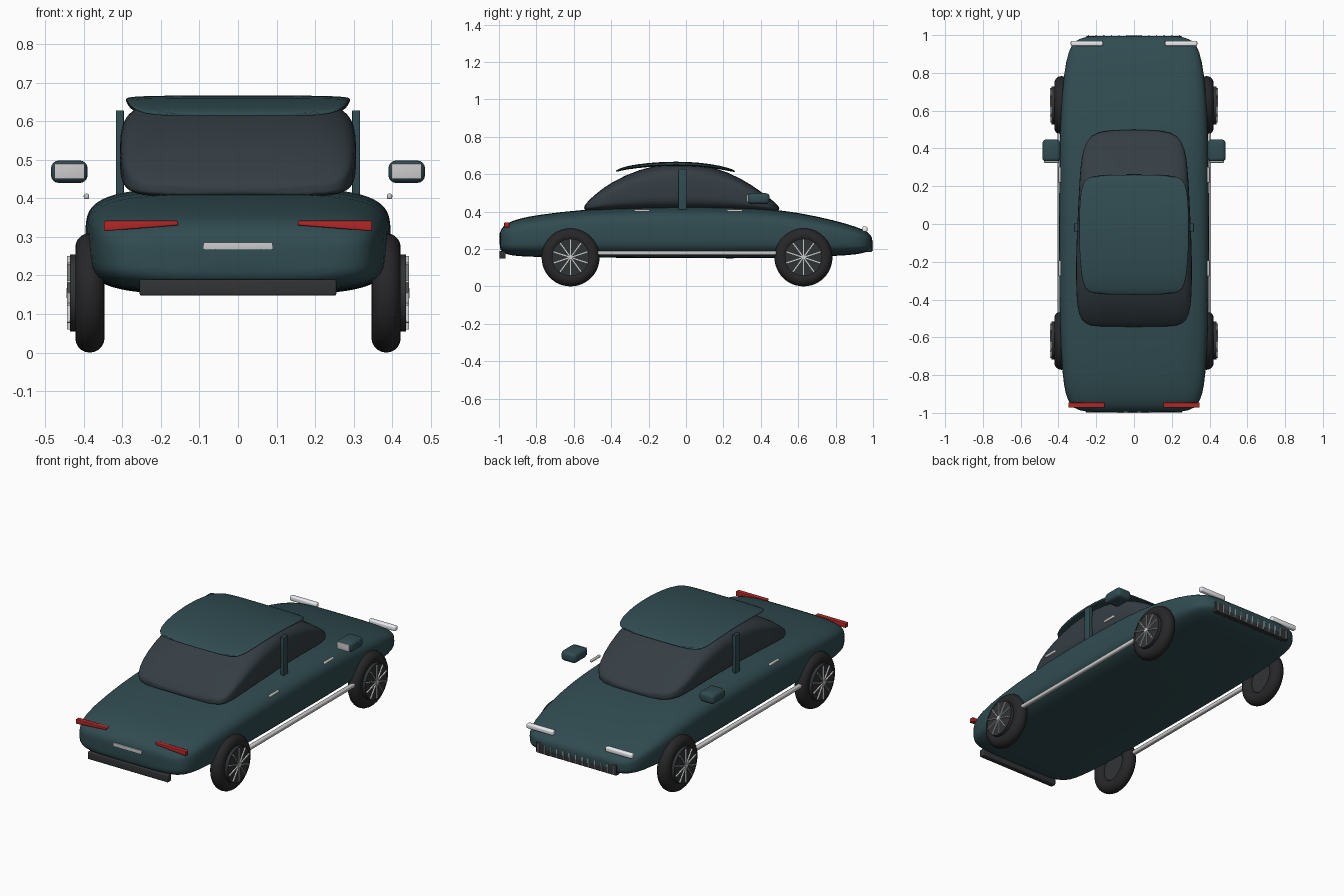
import bpy, bmesh, math
from mathutils import Matrix, Vector

if "Cube" in bpy.data.objects:
    bpy.data.objects.remove(bpy.data.objects["Cube"])


def material(name, rgb):
    m = bpy.data.materials.new(name)
    m.diffuse_color = (*rgb, 1)
    m.use_nodes = True
    m.node_tree.nodes["Principled BSDF"].inputs["Base Color"].default_value = m.diffuse_color
    return m


PAINT = material("teal_paint", (0.03, 0.072, 0.082))
GLASS = material("dark_glass", (0.035, 0.048, 0.058))
RUBBER = material("rubber", (0.02, 0.02, 0.022))
TRIM = material("dark_trim", (0.03, 0.033, 0.036))
CHROME = material("chrome", (0.55, 0.56, 0.57))
LAMP = material("lamp", (0.85, 0.87, 0.9))
RED = material("red_lamp", (0.45, 0.02, 0.02))


def finish(bm, name, mat, angle=40):
    bmesh.ops.recalc_face_normals(bm, faces=bm.faces)
    me = bpy.data.meshes.new(name)
    bm.to_mesh(me)
    bm.free()
    ob = bpy.data.objects.new(name, me)
    bpy.context.collection.objects.link(ob)
    me.materials.append(mat)
    bpy.ops.object.select_all(action='DESELECT')
    ob.select_set(True)
    bpy.context.view_layer.objects.active = ob
    bpy.ops.object.shade_smooth_by_angle(angle=math.radians(angle))
    return ob


def loft(name, sections, mat, n=4, sides=48):
    """Superellipse sections (y, half width, bottom, top) skinned along y."""
    bm = bmesh.new()
    rings = []
    for y, w, zb, zt in sections:
        ring = []
        for i in range(sides):
            a = 2 * math.pi * i / sides
            c, s = math.cos(a), math.sin(a)
            x = math.copysign(abs(c) ** (2 / n), c) * w
            z = math.copysign(abs(s) ** (2 / n), s) * (zt - zb) / 2 + (zt + zb) / 2
            ring.append(bm.verts.new((x, y, z)))
        rings.append(ring)
    for r0, r1 in zip(rings, rings[1:]):
        for i in range(sides):
            j = (i + 1) % sides
            bm.faces.new((r0[i], r0[j], r1[j], r1[i]))
    bm.faces.new(rings[0])
    bm.faces.new(rings[-1])
    ob = finish(bm, name, mat, 80)
    ob.modifiers.new("smooth", 'SUBSURF').levels = 1
    ob.modifiers["smooth"].render_levels = 1
    return ob


def box(name, x, y, z, mat, bevel=0.0, taper=None):
    """Box from (min, max) ranges; taper raises the underside of the inner end."""
    bm = bmesh.new()
    bmesh.ops.create_cube(bm, size=1)
    for v in bm.verts:
        v.co = Vector([r[0] if c < 0 else r[1] for c, r in zip(v.co, (x, y, z))])
    if taper:
        inner = min(map(abs, x))
        for v in bm.verts:
            if abs(abs(v.co.x) - inner) < 1e-5 and v.co.z < z[1] - 1e-5:
                v.co.z = taper
    if bevel:
        bmesh.ops.bevel(bm, geom=bm.edges[:], offset=bevel, segments=4,
                        profile=0.5, affect='EDGES')
    return finish(bm, name, mat)


def span(s, a, b):
    return tuple(sorted((s * a, s * b)))


def wheel(name, s, y):
    zc, mid = 0.155, 0.384
    # tyre: ring of round section turning about the x axis
    bm = bmesh.new()
    prof = [bm.verts.new((s * mid + 0.038 * math.cos(a), y, zc + 0.117 + 0.038 * math.sin(a)))
            for a in [2 * math.pi * i / 20 for i in range(20)]]
    edges = [bm.edges.new((prof[i], prof[(i + 1) % 20])) for i in range(20)]
    bmesh.ops.spin(bm, geom=prof + edges, cent=(0, y, zc), axis=(1, 0, 0),
                   angle=2 * math.pi, steps=48)
    bmesh.ops.remove_doubles(bm, verts=bm.verts, dist=1e-4)
    finish(bm, name + "_tyre", RUBBER)
    # rim disc
    turn = Matrix.Rotation(math.pi / 2, 4, 'Y')
    bm = bmesh.new()
    bmesh.ops.create_cone(bm, cap_ends=True, segments=48, radius1=0.1, radius2=0.1, depth=0.06,
                          matrix=Matrix.Translation((s * 0.406, y, zc)) @ turn)
    finish(bm, name + "_rim", TRIM)
    # spokes and hub
    bm = bmesh.new()
    for k in range(10):
        mat = (Matrix.Translation((s * 0.438, y, zc)) @ Matrix.Rotation(k * math.pi / 5, 4, 'X')
               @ Matrix.Translation((0, 0, 0.05)) @ Matrix.Diagonal((0.012, 0.006, 0.09, 1)))
        bmesh.ops.create_cube(bm, size=1, matrix=mat)
    bmesh.ops.create_cone(bm, cap_ends=True, segments=20, radius1=0.013, radius2=0.013, depth=0.014,
                          matrix=Matrix.Translation((s * 0.438, y, zc)) @ turn)
    finish(bm, name + "_spokes", CHROME)


# Main shell, glasshouse and roof panel
loft("body", [(-0.997, .23, .205, .285), (-0.988, .295, .188, .31), (-0.96, .34, .17, .337),
              (-0.9, .363, .161, .361), (-0.8, .38, .157, .382), (-0.55, .394, .154, .412),
              (-0.25, .397, .152, .426), (0.1, .397, .15, .43), (0.4, .395, .15, .419),
              (0.6, .389, .155, .396), (0.8, .372, .162, .352), (0.92, .347, .171, .316),
              (0.97, .315, .184, .292), (0.99, .265, .198, .272), (0.997, .2, .215, .252)], PAINT)
loft("glasshouse", [(-.545, .2, .41, .428), (-.53, .265, .405, .45), (-.48, .293, .40, .497),
                    (-.4, .305, .40, .558), (-.25, .308, .40, .628), (-.1, .305, .40, .657),
                    (0, .3, .40, .66), (.15, .293, .40, .64), (.3, .285, .40, .577),
                    (.4, .27, .40, .507), (.47, .235, .40, .455), (.5, .15, .405, .425)], GLASS)
loft("roof_panel", [(-.375, .19, .612, .619), (-.36, .245, .615, .628), (-.32, .273, .625, .644),
                    (-.2, .287, .64, .662), (-.05, .292, .645, .669), (.08, .29, .64, .662),
                    (.18, .282, .627, .646), (.24, .262, .614, .63), (.262, .2, .611, .618)], PAINT)

for s, side in ((1, "right"), (-1, "left")):
    # wheels
    wheel("rear_wheel_" + side, s, -0.617)
    wheel("front_wheel_" + side, s, 0.628)
    # door pillar, sill strip, handles
    box("pillar_" + side, span(s, .296, .317), (-.04, .003), (.41, .628), PAINT, .003)
    box("sill_strip_" + side, span(s, .38, .404), (-.52, .53), (.168, .19), CHROME, .007)
    for y in (-.235, .26):
        box("door_handle_" + side, span(s, .386, .4), (y - .042, y + .042), (.398, .412), CHROME, .005)
    # mirror housing and its glass
    box("mirror_" + side, span(s, .39, .485), (.33, .447), (.44, .498), PAINT, .02)
    box("mirror_glass_" + side, span(s, .398, .476), (.324, .334), (.45, .49), CHROME, .003)
    # lamps
    box("tail_lamp_" + side, span(s, .155, .348), (-.972, -.945), (.315, .342), RED, .004, .33)
    box("head_lamp_" + side, span(s, .165, .335), (.943, .97), (.292, .32), LAMP, .008)

# Rear plate bar and bumper
box("rear_plate_bar", (-.09, .09), (-1.0, -.975), (.267, .286), CHROME, .002)
box("rear_bumper", (-.255, .255), (-.998, -.965), (.148, .19), TRIM, .005)

# Front grille with slats
box("grille", (-.255, .255), (.965, .994), (.185, .245), TRIM, .004)
for i in range(13):
    x = -.24 + i * .04
    box("grille_slat", (x - .003, x + .003), (.985, 1.0), (.19, .24), CHROME)
